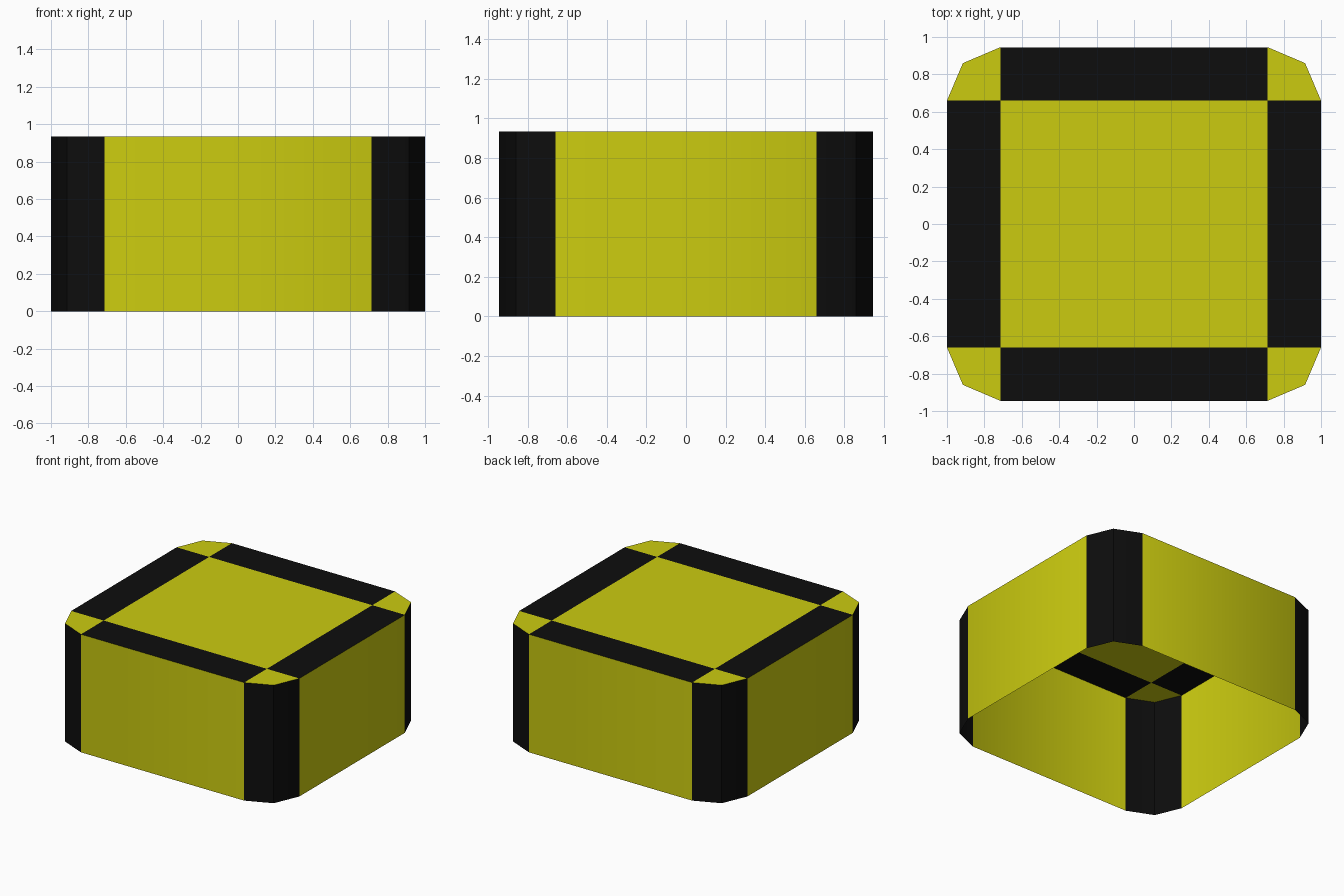
import bpy
import math

if "Cube" in bpy.data.objects:
    bpy.data.objects.remove(bpy.data.objects["Cube"])

HEIGHT = 0.935
X_IN, Y_IN = 0.715, 0.66      # inner panel half sizes
X_OUT, Y_OUT = 1.0, 0.945     # outer half sizes
X_MID, Y_MID = 0.915, 0.86    # middle point of each rounded corner


def material(name, color):
    m = bpy.data.materials.new(name)
    m.diffuse_color = (*color, 1)
    m.use_nodes = True
    m.node_tree.nodes["Principled BSDF"].inputs["Base Color"].default_value = m.diffuse_color
    return m


YELLOW = material("yellow", (0.6, 0.6, 0.005))
BLACK = material("black", (0.004, 0.004, 0.004))


def make(name, verts, faces, slots):
    mesh = bpy.data.meshes.new(name)
    mesh.from_pydata(verts, [], faces)
    mesh.materials.append(YELLOW)
    mesh.materials.append(BLACK)
    for poly, slot in zip(mesh.polygons, slots):
        poly.material_index = slot
    obj = bpy.data.objects.new(name, mesh)
    bpy.context.collection.objects.link(obj)
    return obj


# Outline: three points per corner, counter-clockwise from the +x +y corner
corner = [(X_OUT, Y_IN), (X_MID, Y_MID), (X_IN, Y_OUT)]
outline = []
for sx, sy in ((1, 1), (-1, 1), (-1, -1), (1, -1)):
    pts = [(sx * x, sy * y) for x, y in corner]
    outline += pts if sx * sy > 0 else pts[::-1]
n = len(outline)

# Side walls: open ring, black corners and yellow sides
wall_verts = [(x, y, 0) for x, y in outline] + [(x, y, HEIGHT) for x, y in outline]
wall_faces = [(i, (i + 1) % n, n + (i + 1) % n, n + i) for i in range(n)]
walls = make("side_walls", wall_verts, wall_faces,
             [0 if i % 3 == 2 else 1 for i in range(n)])
bpy.context.view_layer.objects.active = walls
walls.select_set(True)
bpy.ops.object.shade_smooth_by_angle(angle=math.radians(30))
walls.select_set(False)

# Top: yellow centre and corner tiles, black border strips
inner = [(X_IN, Y_IN), (-X_IN, Y_IN), (-X_IN, -Y_IN), (X_IN, -Y_IN)]
top_verts = [(x, y, HEIGHT) for x, y in outline + inner]
top_faces, top_slots = [(n, n + 1, n + 2, n + 3)], [0]
for k in range(4):
    a, nxt = 3 * k, (k + 1) % 4
    top_faces += [(n + k, a, a + 1, a + 2), (n + k, a + 2, 3 * nxt, n + nxt)]
    top_slots += [0, 1]
make("top_panel", top_verts, top_faces, top_slots)
